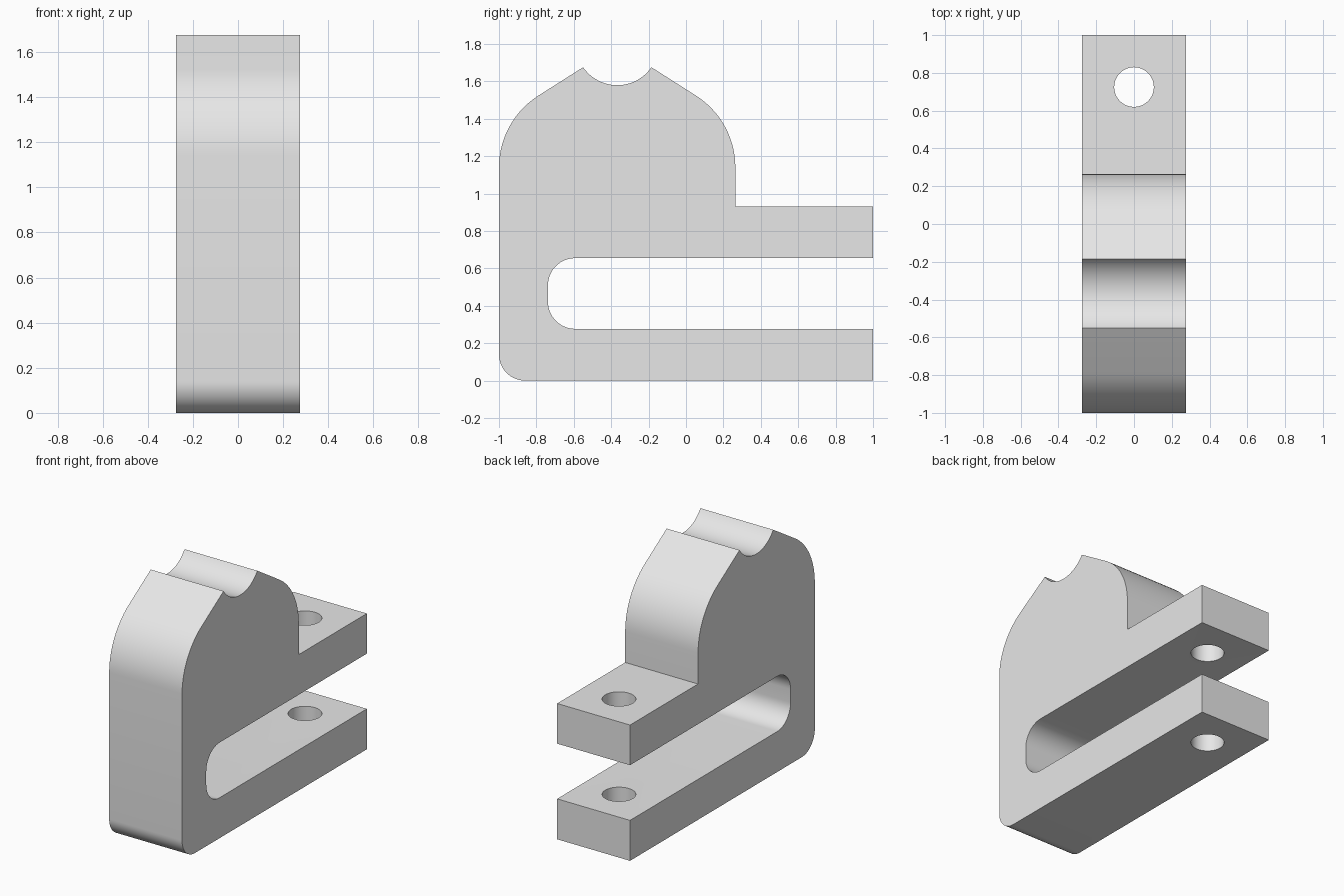
import bpy, bmesh, math

if "Cube" in bpy.data.objects:
    bpy.data.objects.remove(bpy.data.objects["Cube"])

HALF_W = 0.276        # half thickness along x
MID = -0.3675         # symmetry line of the rounded hump (y)


def arc(cy, cz, r, a0, a1, n=14):
    """Points in (y, z) along an arc, angles in degrees."""
    out = []
    for i in range(n + 1):
        a = math.radians(a0 + (a1 - a0) * i / n)
        out.append((cy + r * math.cos(a), cz + r * math.sin(a)))
    return out


grey = bpy.data.materials.new("plain grey")
grey.diffuse_color = (0.8, 0.8, 0.8, 1)
grey.use_nodes = True
grey.node_tree.nodes["Principled BSDF"].inputs["Base Color"].default_value = grey.diffuse_color

# Side profile, counter-clockwise
profile = [(1.0, 0.0), (1.0, 0.277)]
profile += arc(-0.593, 0.422, 0.145, 270, 180)       # slot end, lower corner
profile += arc(-0.593, 0.51, 0.145, 180, 90)         # slot end, upper corner
profile += [(1.0, 0.655), (1.0, 0.93), (0.264, 0.93)]  # upper arm and step
profile += arc(0.264 - 0.455, 1.14, 0.455, 0, 57)    # right shoulder
notch = math.degrees(math.asin(0.1825 / 0.2215))
profile += arc(MID, 1.801, 0.2215, 270 + notch, 270 - notch, 24)  # top groove
profile += arc(-1 + 0.455, 1.14, 0.455, 123, 180)    # left shoulder
profile += arc(-0.86, 0.14, 0.14, 180, 270)          # bottom corner

# Clamp body: extruded profile
bm = bmesh.new()
face = bm.faces.new([bm.verts.new((-HALF_W, y, z)) for y, z in profile])
ext = bmesh.ops.extrude_face_region(bm, geom=[face])
bmesh.ops.translate(bm, vec=(2 * HALF_W, 0, 0),
                    verts=[v for v in ext["geom"] if isinstance(v, bmesh.types.BMVert)])
bmesh.ops.recalc_face_normals(bm, faces=bm.faces)
mesh = bpy.data.meshes.new("clamp_body")
bm.to_mesh(mesh)
bm.free()
body = bpy.data.objects.new("clamp_body", mesh)
bpy.context.collection.objects.link(body)
mesh.materials.append(grey)

# Bolt hole through both arms
bpy.ops.mesh.primitive_cylinder_add(vertices=48, radius=0.105, depth=1.6,
                                    location=(0, 0.725, 0.5))
cutter = bpy.context.object
cutter.name = "bolt_hole_cutter"
cutter.data.materials.append(grey)
cut = body.modifiers.new("bolt_hole", "BOOLEAN")
cut.object = cutter
cut.operation = "DIFFERENCE"
cut.solver = "EXACT"
bpy.ops.object.select_all(action="DESELECT")
body.select_set(True)
bpy.context.view_layer.objects.active = body
bpy.ops.object.modifier_apply(modifier=cut.name)
bpy.data.objects.remove(cutter, do_unlink=True)

# Smooth curves, sharp edges
bpy.ops.object.shade_smooth_by_angle(angle=math.radians(25))
